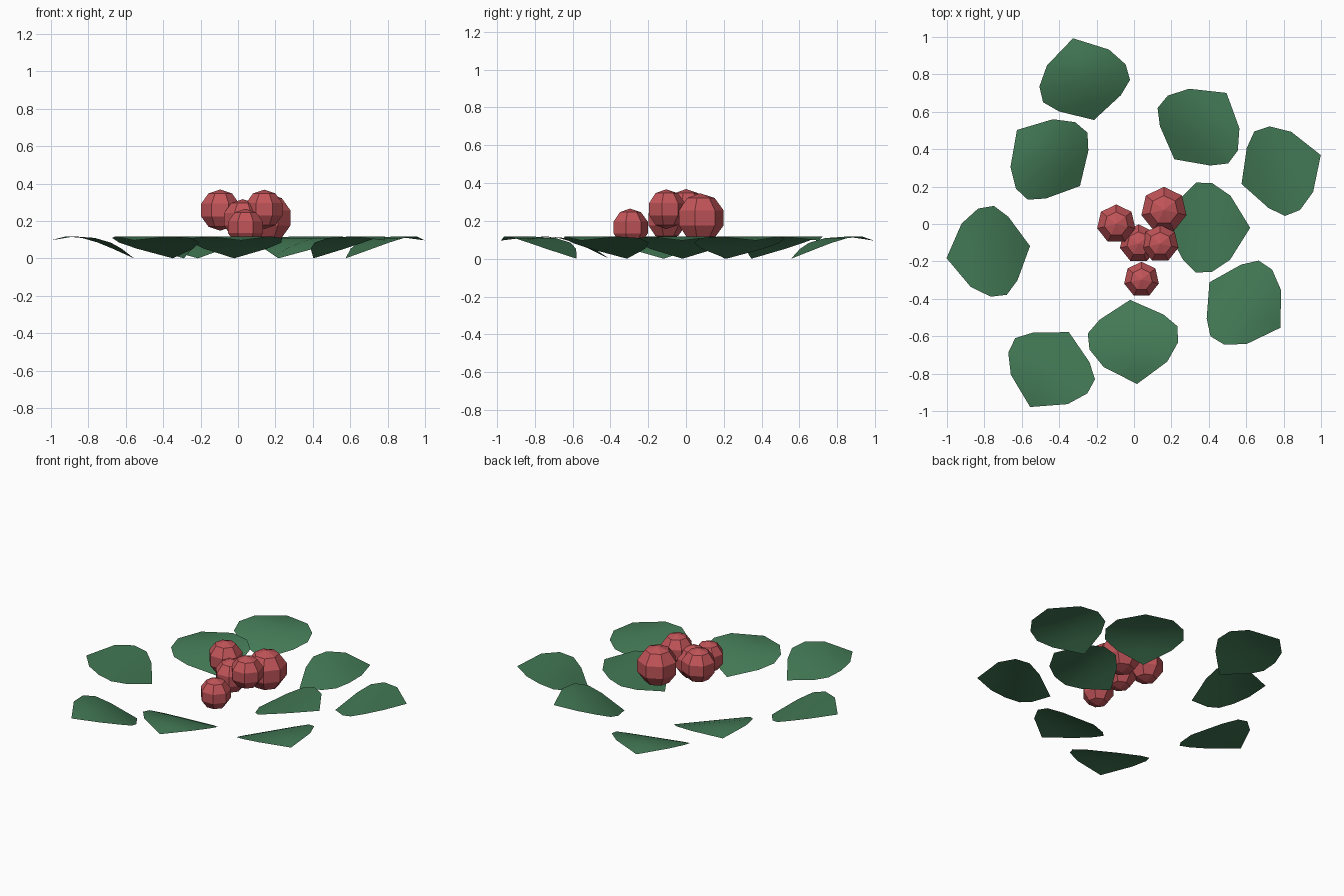
import bpy
import bmesh
from math import sin, cos, pi, atan2

if "Cube" in bpy.data.objects:
    bpy.data.objects.remove(bpy.data.objects["Cube"])


def material(name, rgb):
    m = bpy.data.materials.new(name)
    m.diffuse_color = (*rgb, 1)
    m.use_nodes = True
    m.node_tree.nodes["Principled BSDF"].inputs["Base Color"].default_value = m.diffuse_color
    return m


GREEN = material("leaf green", (0.055, 0.19, 0.09))
RED = material("berry red", (0.54, 0.09, 0.1))


def make_object(name, bm, mat, smooth):
    me = bpy.data.meshes.new(name)
    for f in bm.faces:
        f.smooth = smooth
    bm.to_mesh(me)
    bm.free()
    me.materials.append(mat)
    ob = bpy.data.objects.new(name, me)
    bpy.context.collection.objects.link(ob)
    return ob


# Leaf rows from base to tip: distance along, half width, height
ROWS = [(0, 0, 0), (0.092, 0.171, 0.052), (0.16, 0.24, 0.084),
        (0.246, 0.238, 0.109), (0.345, 0.171, 0.117), (0.451, 0, 0.096)]


def leaf(name, x, y, angle):
    bm = bmesh.new()
    rows = []
    for a, w, z in ROWS:
        rows.append([bm.verts.new((a, s * w, z)) for s in ((-1, 0, 1) if w else (0,))])
    for r0, r1 in zip(rows, rows[1:]):
        for i in range(2):
            low = r0[i:i + 2] if len(r0) == 3 else r0
            high = r1[i:i + 2] if len(r1) == 3 else r1
            bm.faces.new(low[:1] + high + low[1:])
    # blades face upwards
    for f in bm.faces:
        f.normal_update()
        if f.normal.z < 0:
            f.normal_flip()
    ob = make_object(name, bm, GREEN, True)
    ob.location = (x, y, 0)
    ob.rotation_euler.z = angle


def berry(name, x, y, z, r, sides=7, rings=5):
    bm = bmesh.new()
    top = bm.verts.new((0, 0, r))
    bottom = bm.verts.new((0, 0, -r))
    loops = []
    for j in range(1, rings):
        p = pi * j / rings
        loops.append([bm.verts.new((r * sin(p) * cos(pi / 2 + 2 * pi * i / sides),
                                    r * sin(p) * sin(pi / 2 + 2 * pi * i / sides),
                                    r * cos(p))) for i in range(sides)])
    for i in range(sides):
        k = (i + 1) % sides
        bm.faces.new((top, loops[0][i], loops[0][k]))
        bm.faces.new((bottom, loops[-1][k], loops[-1][i]))
        for a, b in zip(loops, loops[1:]):
            bm.faces.new((a[i], b[i], b[k], a[k]))
    ob = make_object(name, bm, RED, False)
    ob.location = (x, y, z)


# Leaves: base point and tip point on the ground plan
LEAVES = [(-0.214, 0.556, -0.326, 0.992), (-0.289, 0.203, -0.626, 0.503),
          (0.216, 0.346, 0.49, 0.695), (0.575, 0.214, 1.0, 0.369),
          (0.17, -0.018, 0.62, -0.02), (0.403, -0.312, 0.786, -0.556),
          (-0.021, -0.406, 0.016, -0.856), (-0.348, -0.578, -0.556, -0.98),
          (-0.556, -0.118, -1.0, -0.182)]
for n, (x, y, tx, ty) in enumerate(LEAVES, 1):
    leaf(f"leaf_{n}", x, y, atan2(ty - y, tx - x))

# Berry cluster: centre and radius
BERRIES = [(-0.095, 0.0, 0.258, 0.11), (0.16, 0.075, 0.216, 0.13),
           (0.025, -0.105, 0.208, 0.108), (0.14, -0.105, 0.262, 0.105),
           (0.04, -0.297, 0.165, 0.1)]
for n, b in enumerate(BERRIES, 1):
    berry(f"berry_{n}", *b)
